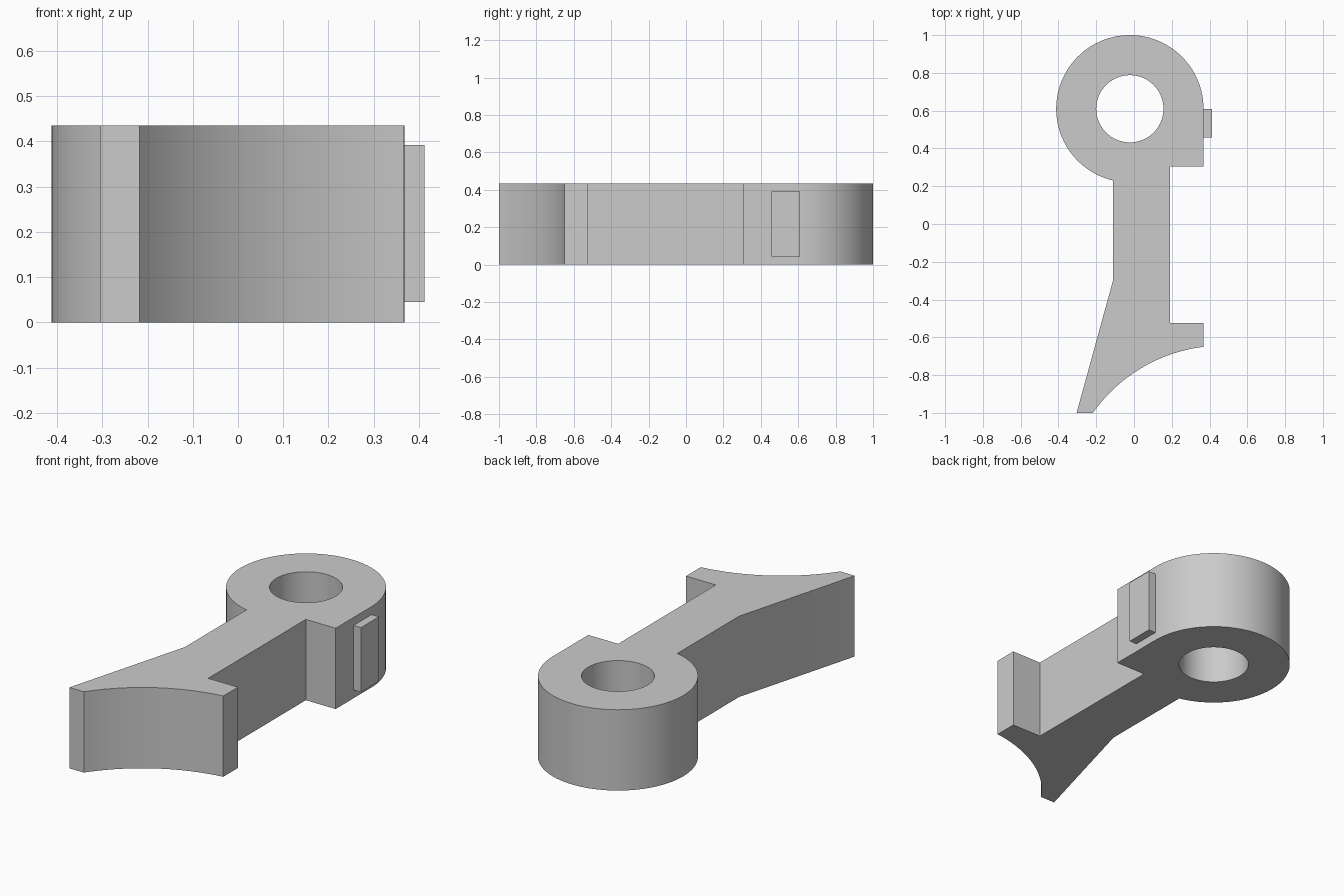
import bpy, bmesh
from math import cos, sin, atan2, pi
from mathutils import Vector

if "Cube" in bpy.data.objects:
    bpy.data.objects.remove(bpy.data.objects["Cube"])

HEIGHT = 0.435
EYE, EYE_R, HOLE_R = (-0.022, 0.61), 0.39, 0.178

grey = bpy.data.materials.new("plain grey")
grey.use_nodes = True
grey.diffuse_color = (0.6, 0.6, 0.6, 1)
grey.node_tree.nodes["Principled BSDF"].inputs["Base Color"].default_value = grey.diffuse_color


def arc(centre, radius, start, end, steps):
    """Points along an arc, both ends included."""
    angles = [start + (end - start) * i / steps for i in range(steps + 1)]
    return [(centre[0] + radius * cos(a), centre[1] + radius * sin(a)) for a in angles]


def extruded(name, loops, z0, z1):
    """Fill the closed loops (outline, then holes) and extrude them upward."""
    bm = bmesh.new()
    for loop in loops:
        verts = [bm.verts.new((x, y, z0)) for x, y in loop]
        for a, b in zip(verts, verts[1:] + verts[:1]):
            bm.edges.new((a, b))
    bmesh.ops.triangle_fill(bm, edges=bm.edges[:], use_beauty=True)
    top = bmesh.ops.extrude_face_region(bm, geom=bm.faces[:], use_keep_orig=True)
    moved = [v for v in top["geom"] if isinstance(v, bmesh.types.BMVert)]
    bmesh.ops.translate(bm, verts=moved, vec=Vector((0, 0, z1 - z0)))
    bmesh.ops.recalc_face_normals(bm, faces=bm.faces[:])
    mesh = bpy.data.meshes.new(name)
    bm.to_mesh(mesh)
    bm.free()
    mesh.materials.append(grey)
    obj = bpy.data.objects.new(name, mesh)
    bpy.context.collection.objects.link(obj)
    bpy.ops.object.select_all(action='DESELECT')
    obj.select_set(True)
    bpy.context.view_layer.objects.active = obj
    bpy.ops.object.shade_smooth_by_angle(angle=pi / 6)
    return obj


# Lever body: round eye, straight neck, flared foot with a hollow end
neck_left, neck_right, flat = -0.11, 0.19, 0.368
neck_angle = 2 * pi - atan2(0.38, neck_left - EYE[0])
eye_arc = arc(EYE, EYE_R, 0, neck_angle, 72)
foot = (0.47, -1.486)
foot_arc = arc(foot, 0.842, atan2(0.486, -0.688), atan2(0.836, -0.103), 32)
outline = (eye_arc
           + [(neck_left, -0.295), (-0.304, -1)]
           + foot_arc
           + [(flat, -0.525), (neck_right, -0.525), (neck_right, 0.305), (flat, 0.305)])
hole = arc(EYE, HOLE_R, 0, 2 * pi, 64)[:-1]
extruded("lever_body", [outline, hole], 0, HEIGHT)

# Raised pad on the flat side of the eye
pad = [(flat - 0.01, 0.457), (0.412, 0.457), (0.412, 0.61), (flat - 0.01, 0.61)]
extruded("side_pad", [pad], 0.045, 0.392)
